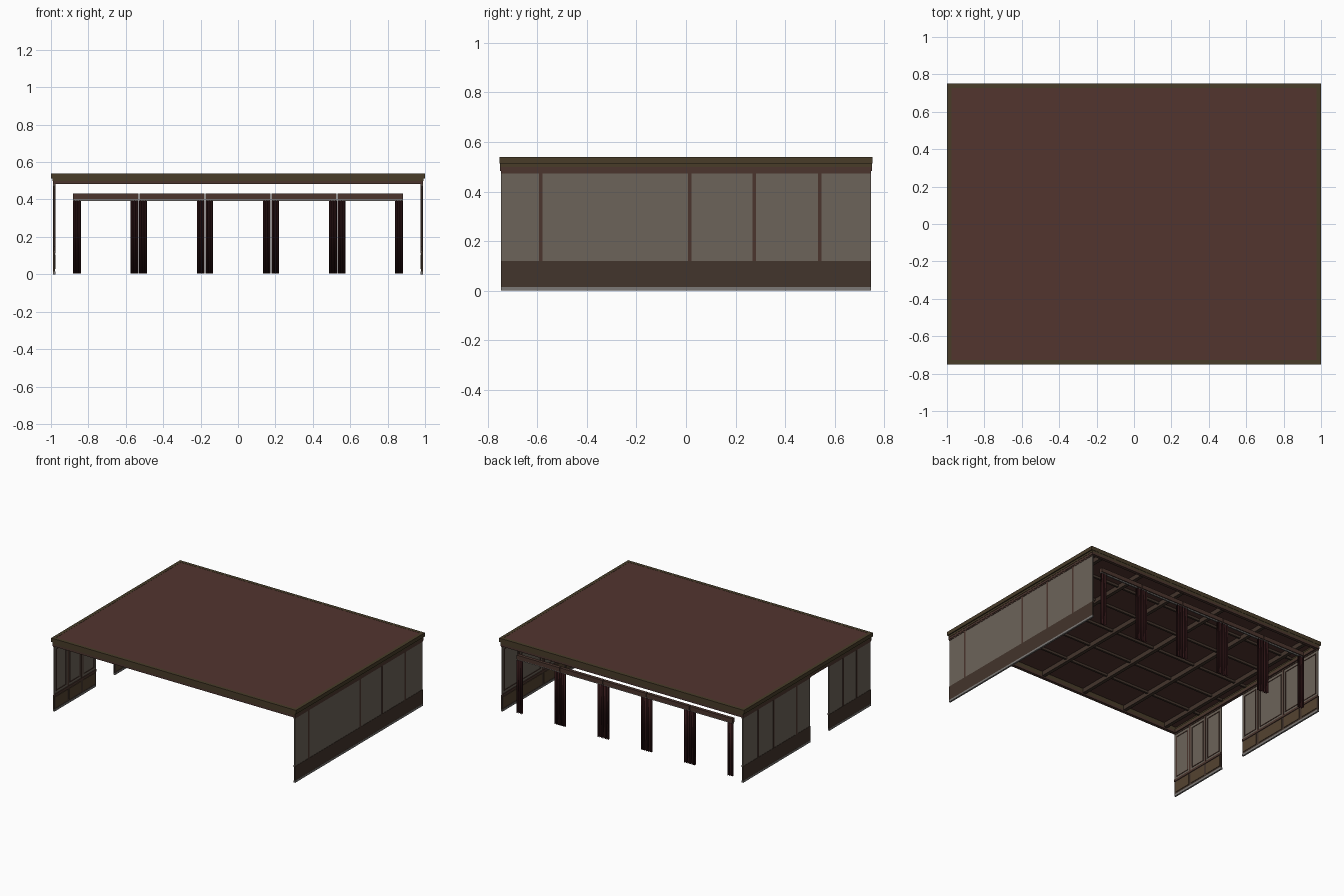
import bpy, bmesh, math

if "Cube" in bpy.data.objects:
    bpy.data.objects.remove(bpy.data.objects["Cube"])


def mat(name, r, g, b):
    m = bpy.data.materials.new(name)
    m.diffuse_color = (r, g, b, 1)
    m.use_nodes = True
    m.node_tree.nodes["Principled BSDF"].inputs["Base Color"].default_value = m.diffuse_color
    return m


ROOF = mat("roof_brown", 0.085, 0.035, 0.028)
DARK = mat("dark_wood", 0.055, 0.035, 0.025)
TRIM = mat("trim_wood", 0.07, 0.036, 0.027)
OLIVE = mat("olive_trim", 0.065, 0.045, 0.022)
PLASTER = mat("plaster", 0.15, 0.125, 0.1)
PANEL = mat("panel_wood", 0.09, 0.055, 0.03)
CLOTH = mat("red_cloth", 0.045, 0.012, 0.013)
GREY = mat("grey_metal", 0.2, 0.19, 0.18)


def finish(name, bm, material):
    me = bpy.data.meshes.new(name)
    bmesh.ops.recalc_face_normals(bm, faces=bm.faces)
    bm.to_mesh(me)
    bm.free()
    me.materials.append(material)
    ob = bpy.data.objects.new(name, me)
    bpy.context.collection.objects.link(ob)
    return ob


def boxes(name, material, items):
    """One object from boxes given as (x0, x1, y0, y1, z0, z1)."""
    bm = bmesh.new()
    for x0, x1, y0, y1, z0, z1 in items:
        vs = bmesh.ops.create_cube(bm, size=1)["verts"]
        for v in vs:
            v.co.x = x1 if v.co.x > 0 else x0
            v.co.y = y1 if v.co.y > 0 else y0
            v.co.z = z1 if v.co.z > 0 else z0
    return finish(name, bm, material)


def ring(name, material, x, y, w, z0, z1):
    """Mitred rectangular frame lying flat."""
    bm = bmesh.new()
    loops = []
    for inset, z in ((0, z0), (0, z1), (w, z1), (w, z0)):
        loops.append([bm.verts.new((sx * (x - inset), sy * (y - inset), z))
                      for sx, sy in ((-1, -1), (1, -1), (1, 1), (-1, 1))])
    for i in range(4):
        a, b = loops[i], loops[(i + 1) % 4]
        for j in range(4):
            k = (j + 1) % 4
            bm.faces.new((a[j], a[k], b[k], b[j]))
    return finish(name, bm, material)


# Roof deck and stepped cornice
boxes("roof_deck", ROOF, [(-0.98, 0.98, -0.73, 0.73, 0.525, 0.539)])
ring("cornice_top", OLIVE, 1.0, 0.752, 0.024, 0.512, 0.54)
ring("cornice_middle", OLIVE, 0.992, 0.75, 0.022, 0.498, 0.512)
ring("cornice_lower", TRIM, 0.99, 0.75, 0.022, 0.482, 0.498)

# Ceiling beams: main ones run front to back, thinner ones across
boxes("main_beams", DARK, [(i * 0.355 - 0.0125, i * 0.355 + 0.0125, -0.73, 0.73, 0.492, 0.525)
                           for i in (-2.5, -1.5, -0.5, 0.5, 1.5, 2.5)])
boxes("cross_beams", DARK, [(-0.97, 0.97, i * 0.24 - 0.007, i * 0.24 + 0.007, 0.508, 0.525)
                            for i in range(-2, 3)])


# Side walls: thin core, outer strips, inner panel frames
def wall(name, side, edges):
    def bx(d0, d1, y0, y1, z0, z1):
        a, b = side * d0, side * d1
        return (min(a, b), max(a, b), y0, y1, z0, z1)

    y0, y1 = edges[0], edges[-1]
    boxes(name + "_plaster", PLASTER, [bx(0.980, 0.986, y0, y1, 0.12, 0.485)])
    boxes(name + "_wainscot", DARK, [bx(0.979, 0.988, y0, y1, 0.015, 0.12)])
    boxes(name + "_baseboard", GREY, [bx(0.977, 0.989, y0, y1, 0, 0.015)])
    boxes(name + "_strips", TRIM,
          [bx(0.977, 0.988, y - 0.007, y + 0.007, 0.12, 0.485) for y in edges[1:-1]]
          + [bx(0.977, 0.988, y0, y1, 0.473, 0.485)])
    boxes(name + "_inner_rails", TRIM, [bx(0.975, 0.98, y0, y1, 0.112, 0.128)])
    frames, lower = [], []
    for a, b in zip(edges, edges[1:]):
        a, b, t = a + 0.02, b - 0.02, 0.006
        for lo, hi in ((a, a + t), (b - t, b)):
            frames.append(bx(0.977, 0.981, lo, hi, 0.145, 0.455))
        for lo, hi in ((0.145, 0.145 + t), (0.455 - t, 0.455)):
            frames.append(bx(0.977, 0.981, a + t, b - t, lo, hi))
        lower.append(bx(0.976, 0.98, a - 0.008, b + 0.008, 0.028, 0.105))
    boxes(name + "_panel_frames", TRIM, frames)
    boxes(name + "_lower_panels", PANEL, lower)


wall("right_wall", 1, [-0.745, -0.585, 0.015, 0.275, 0.54, 0.745])
wall("left_wall_front", -1, [-0.745, -0.585, -0.425, -0.26])
wall("left_wall_back", -1, [-0.04, 0.12, 0.385, 0.565, 0.745])


# Pleated curtain: a wavy vertical sheet with thickness
def curtain(name, x0, x1):
    bm = bmesh.new()
    n = 24
    prev = None
    for i in range(n + 1):
        t = i / n
        x = x0 + (x1 - x0) * t
        y = 0.705 + 0.011 * math.cos(t * 3 * 2 * math.pi)
        cur = [bm.verts.new((x, y, z)) for z in (0.005, 0.395)]
        if prev:
            bm.faces.new((prev[0], cur[0], cur[1], prev[1]))
        prev = cur
    ob = finish(name, bm, CLOTH)
    for p in ob.data.polygons:
        p.use_smooth = True
    mod = ob.modifiers.new("thickness", "SOLIDIFY")
    mod.thickness = 0.002
    mod.offset = 0


# Five curtained bays along the back: header, rail and a curtain at each end
for i in range(5):
    c, h = (i - 2) * 0.3535, 0.174
    boxes(f"curtain_header_{i}", TRIM, [(c - h, c + h, 0.693, 0.717, 0.402, 0.432)])
    boxes(f"curtain_rail_{i}", GREY, [(c - h, c + h, 0.700, 0.710, 0.393, 0.402)])
    curtain(f"curtain_left_{i}", c - h, c - h + 0.04)
    curtain(f"curtain_right_{i}", c + h - 0.04, c + h)
